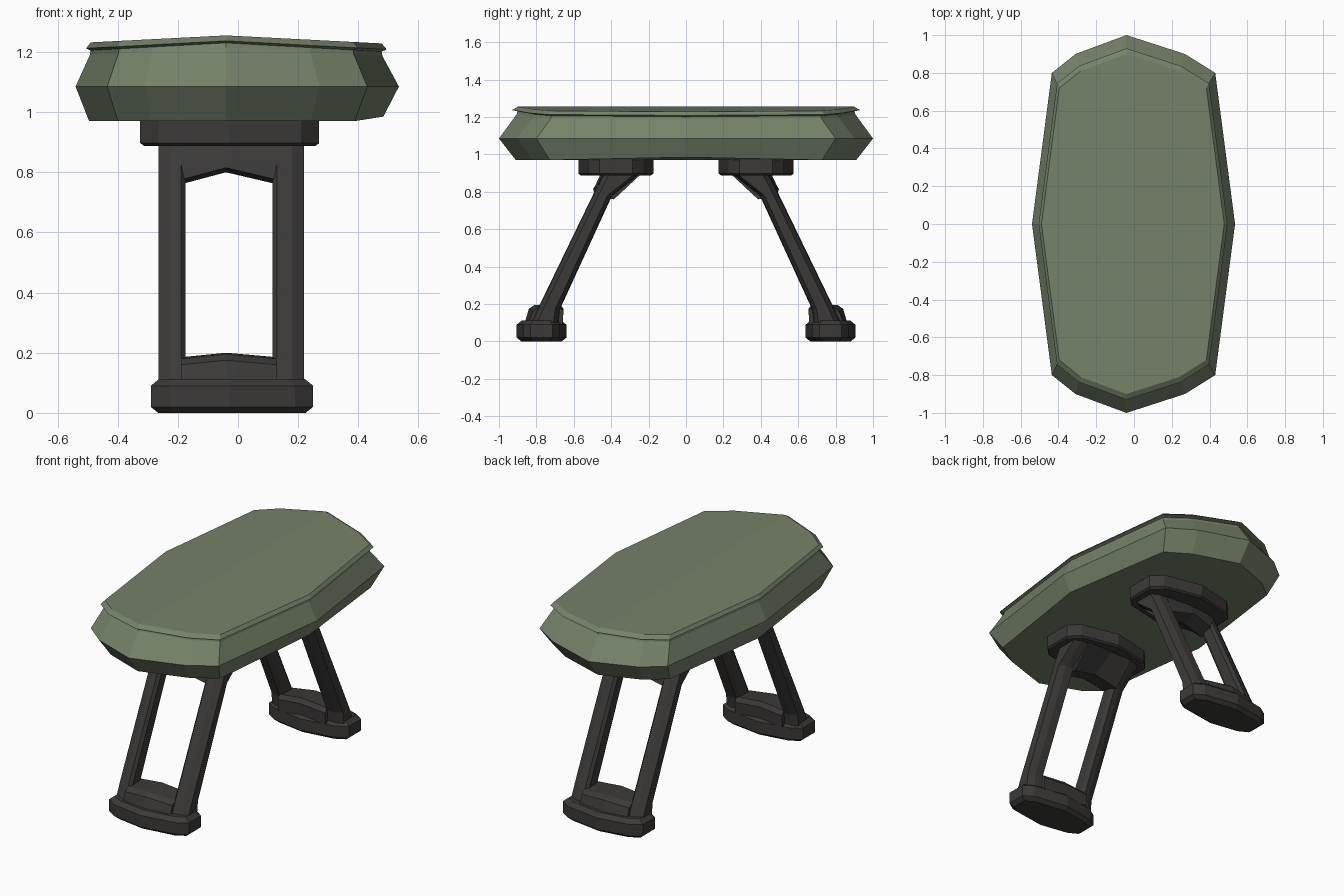
import bpy, bmesh

if "Cube" in bpy.data.objects:
    bpy.data.objects.remove(bpy.data.objects["Cube"])


def material(name, rgb):
    m = bpy.data.materials.new(name)
    m.diffuse_color = (*rgb, 1)
    m.use_nodes = True
    m.node_tree.nodes["Principled BSDF"].inputs["Base Color"].default_value = m.diffuse_color
    return m


GREEN = material("green_padding", (0.18, 0.225, 0.145))
DARK = material("dark_frame", (0.045, 0.042, 0.04))


def loft(bm, rings, caps=True):
    """Skin a list of equal-length closed rings; return the vertex rings."""
    vr = [[bm.verts.new(p) for p in r] for r in rings]
    n = len(vr[0])
    for a, b in zip(vr, vr[1:]):
        for i in range(n):
            j = (i + 1) % n
            bm.faces.new((a[i], a[j], b[j], b[i]))
    if caps:
        bm.faces.new(vr[0][::-1])
        bm.faces.new(vr[-1])
    return vr


def finish(bm, name, mat):
    bmesh.ops.recalc_face_normals(bm, faces=bm.faces)
    me = bpy.data.meshes.new(name)
    bm.to_mesh(me)
    bm.free()
    me.materials.append(mat)
    ob = bpy.data.objects.new(name, me)
    bpy.context.collection.objects.link(ob)
    return ob


# Seat: twelve-sided outline lofted through bulge, groove and lip, crowned along x
outline = [(-.04, 1), (.27, .90), (.43, .80), (.535, 0), (.43, -.80), (.27, -.90),
           (-.04, -1), (-.31, -.90), (-.435, -.80), (-.54, 0), (-.435, .80), (-.31, .90)]


def seat_ring(scale, z, crown):
    return [(-.04 + (x + .04) * scale if x != -.04 else x, y * scale,
             z + crown * (1 - abs(x + .04) / .54)) for x, y in outline]


bm = bmesh.new()
rings = loft(bm, [seat_ring(s, z, c) for s, z, c in
                  [(.91, .97, 0), (1, 1.085, 0), (.905, 1.188, .027),
                   (.90, 1.203, .027), (.93, 1.21, .027), (.90, 1.23, .025)]], caps=False)
rings[0][3].co.z = .985
for r in (rings[0], rings[-1]):
    bm.faces.new(r[:7])
    bm.faces.new(r[6:] + r[:1])
finish(bm, "seat", GREEN)


# Ten-sided block used for the mounting plates and the feet
def block_ring(x0, x1, y0, y1, z, inset=0):
    x0, x1, y0, y1 = x0 + inset, x1 - inset, y0 + inset, y1 - inset
    d, c = y1 - y0, .06
    e0, e1 = y0 + .28 * d, y1 - .28 * d
    k0, k1 = y0 + .13 * d, y1 - .13 * d
    return [(x0, e0, z), (x0 + c, k0, z), (-.03, y0, z), (x1 - c, k0, z), (x1, e0, z),
            (x1, e1, z), (x1 - c, k1, z), (-.03, y1, z), (x0 + c, k1, z), (x0, e1, z)]


def make_leg(name, s):
    bm = bmesh.new()

    def add(rings):
        loft(bm, [[(x, s * y, z) for x, y, z in r] for r in rings])

    # Side posts: bent profile, narrowed at the outer edge
    def post(x, e, o):
        prof = [(.25 + e, .895), (.395 + e, .78), (.675 + e, .17), (.685 + e, .09),
                (.84 - o, .09), (.80 - o, .18), (.49 - o, .82), (.45 - o, .895)]
        return [(x, y, z) for y, z in prof]

    add([post(-.265, .025, .04), post(-.225, .005, .015), post(-.19, 0, .01), post(-.175, .025, .03)])
    add([post(.22, .025, .04), post(.18, .005, .015), post(.13, 0, .01), post(.115, .025, .03)])

    # Bowed web above the opening
    def web(x, b, zo):
        return [(x, .24, .895), (x, .385 + b, zo - .015), (x, .485 + b, zo),
                (x, .475 + b, .83), (x, .445 + b, .895)]

    add([web(-.19, 0, .775), web(-.04, .012, .815), web(.13, 0, .775)])

    # Bowed rail below the opening
    def rail(x, b, z):
        return [(x, .66, .09), (x, .655, z - .02), (x, .675, z + .005),
                (x, .80 + b, z), (x, .83 + b, z - .02), (x, .855 + b, .09)]

    add([rail(-.19, -.01, .18), rail(-.04, .01, .195), rail(.13, -.01, .18)])

    # Foot and mounting plate
    add([block_ring(-.29, .25, .64, .905, z, i)
         for z, i in [(0, .025), (.02, 0), (.09, 0), (.113, .028)]])
    add([block_ring(-.325, .27, .175, .575, z, i)
         for z, i in [(.888, .012), (.897, 0), (.975, 0)]])
    finish(bm, name, DARK)


make_leg("front_leg", -1)
make_leg("back_leg", 1)
